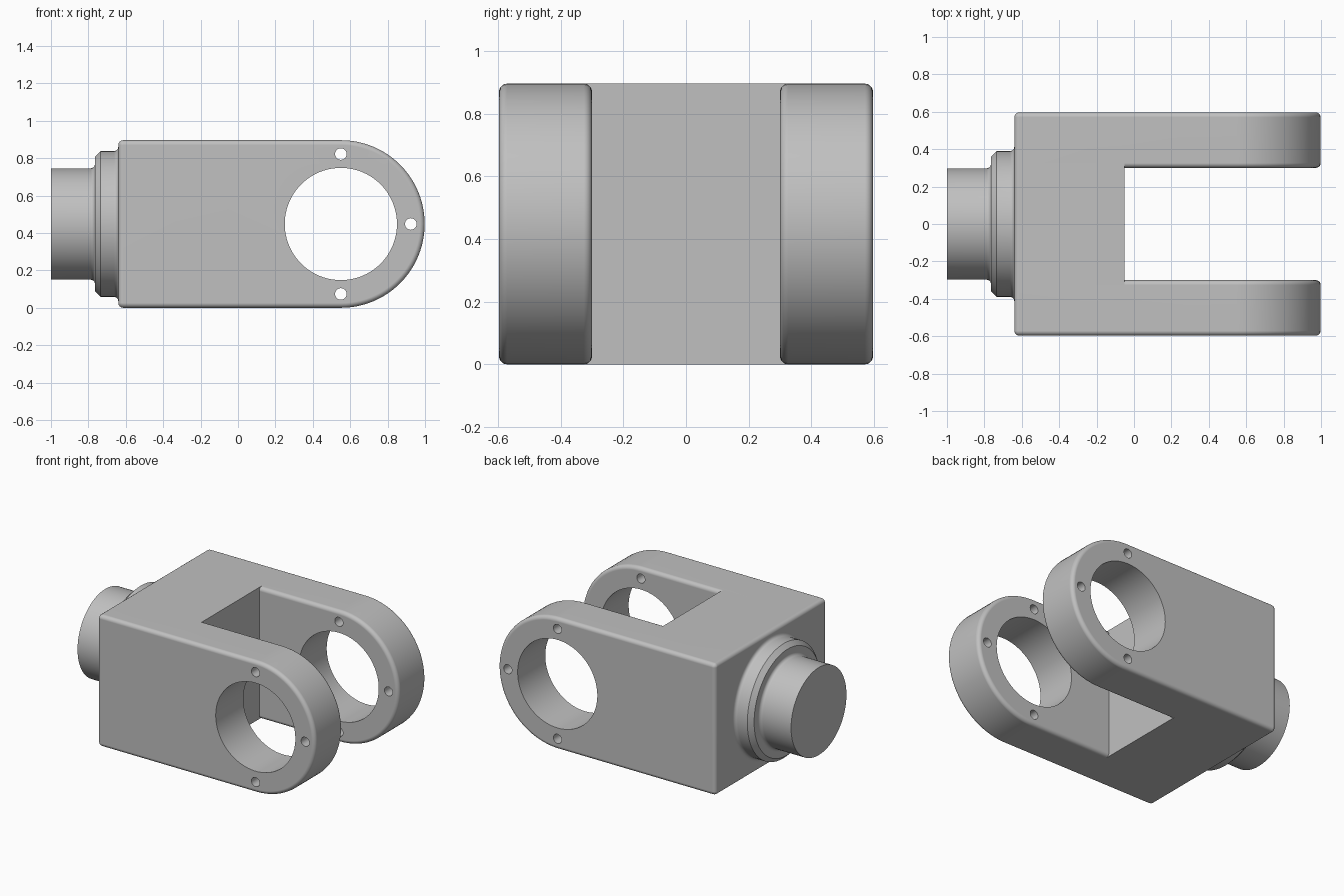
import bpy, bmesh, math
from mathutils import Matrix, Vector

if "Cube" in bpy.data.objects:
    bpy.data.objects.remove(bpy.data.objects["Cube"])

H = 0.896            # body height
C = H / 2            # centre line height
BACK, SLOT, EYE = -0.64, -0.05, 0.55
INNER, OUTER = 0.30, 0.597
B = 0.026            # edge rounding

metal = bpy.data.materials.new("plain grey metal")
metal.diffuse_color = (0.53, 0.53, 0.53, 1)
metal.use_nodes = True
metal.node_tree.nodes["Principled BSDF"].inputs["Base Color"].default_value = metal.diffuse_color


def make(name, bm):
    me = bpy.data.meshes.new(name)
    bm.to_mesh(me)
    bm.free()
    ob = bpy.data.objects.new(name, me)
    bpy.context.collection.objects.link(ob)
    me.materials.append(metal)
    return ob


def smooth(ob):
    bpy.ops.object.select_all(action='DESELECT')
    ob.select_set(True)
    bpy.context.view_layer.objects.active = ob
    bpy.ops.object.shade_smooth_by_angle(angle=math.radians(30))
    wn = ob.modifiers.new("flat faces", 'WEIGHTED_NORMAL')
    wn.keep_sharp = True


def loft(rings, caps=True):
    """Skin a list of closed rings of equal length."""
    bm = bmesh.new()
    vs = [[bm.verts.new(p) for p in r] for r in rings]
    n = len(rings[0])
    for a, b in zip(vs, vs[1:]):
        for i in range(n):
            j = (i + 1) % n
            bm.faces.new((a[i], a[j], b[j], b[i]))
    if caps:
        bm.faces.new(vs[0])
        bm.faces.new(vs[-1])
    bmesh.ops.remove_doubles(bm, verts=bm.verts, dist=1e-5)
    bmesh.ops.recalc_face_normals(bm, faces=bm.faces)
    return bm


def arc(cx, cz, r, a0, a1, n):
    out = []
    for i in range(n + 1):
        a = math.radians(a0 + (a1 - a0) * i / n)
        out.append((cx + r * math.cos(a), cz + r * math.sin(a)))
    return out


def back_corners(inset):
    r = B - inset
    return (arc(BACK + B, H - B, r, 90, 180, 4)
            + arc(BACK + B, B, r, 180, 270, 4))


def arm_profile(inset):
    return arc(EYE, C, C - inset, -90, 90, 48) + back_corners(inset)


# fork arms: rounded outline, pin bore and three bolt holes
for name, s in (("front_arm", -1), ("rear_arm", 1)):
    steps = [math.radians(90 * k / 5) for k in range(6)]
    levels = [(INNER + B * (1 - math.cos(a)), B * (1 - math.sin(a))) for a in steps]
    levels += [(OUTER - B * (1 - math.cos(a)), B * (1 - math.sin(a))) for a in reversed(steps)]
    bm = loft([[(x, s * y, z) for x, z in arm_profile(i)] for y, i in levels])
    bmesh.ops.bisect_plane(bm, geom=bm.verts[:] + bm.edges[:] + bm.faces[:], dist=1e-6,
                           plane_co=(SLOT, 0, 0), plane_no=(1, 0, 0))
    arm = make(name, bm)

    cb = bmesh.new()
    holes = [(EYE, C, 0.30, 96)]
    holes += [(x, z, 0.031, 24) for x, z in arc(EYE, C, 0.374, -90, 90, 2)]
    for x, z, r, n in holes:
        m = Matrix.Translation(Vector((x, s * (INNER + OUTER) / 2, z))) @ Matrix.Rotation(math.pi / 2, 4, 'X')
        bmesh.ops.create_cone(cb, cap_ends=True, segments=n, radius1=r, radius2=r,
                              depth=0.6, matrix=m)
    cutter = make("hole_cutter", cb)
    cutter.hide_render = True
    mod = arm.modifiers.new("holes", 'BOOLEAN')
    mod.operation, mod.solver, mod.object = 'DIFFERENCE', 'EXACT', cutter
    bpy.context.view_layer.update()
    dg = bpy.context.evaluated_depsgraph_get()
    cut = bpy.data.meshes.new_from_object(arm.evaluated_get(dg))
    arm.modifiers.clear()
    arm.data = cut
    bpy.data.objects.remove(cutter)

    # drop the inner side where it is buried in the centre block
    bm = bmesh.new()
    bm.from_mesh(cut)
    buried = []
    for f in bm.faces:
        if (max(abs(v.co.y) for v in f.verts) < INNER + B + 1e-4
                and max(v.co.x for v in f.verts) < SLOT + 1e-4):
            buried.append(f)
    bmesh.ops.delete(bm, geom=buried, context='FACES')
    bm.to_mesh(cut)
    bm.free()
    smooth(arm)

# centre block between the arms
block = [(SLOT, 0), (SLOT, H)] + back_corners(0)
w = INNER + B
smooth(make("centre_block", loft([[(x, y, z) for x, z in block] for y in (-w, w)], caps=False)))

# stepped shaft: shaft, fillet, chamfered collar, fillet into the body
f = 0.022
outline = [(-1.0, 0.298), (-0.765 - f, 0.298)]
outline += arc(-0.765 - f, 0.298 + f, f, -90, 0, 5)[1:]
outline += [(-0.765, 0.360), (-0.735, 0.390), (BACK - f, 0.390)]
outline += arc(BACK - f, 0.390 + f, f, -90, 0, 5)[1:]
N = 96
rings = [[(x, r * math.cos(2 * math.pi * i / N), C + r * math.sin(2 * math.pi * i / N))
          for i in range(N)] for x, r in outline]
smooth(make("stepped_shaft", loft(rings)))
